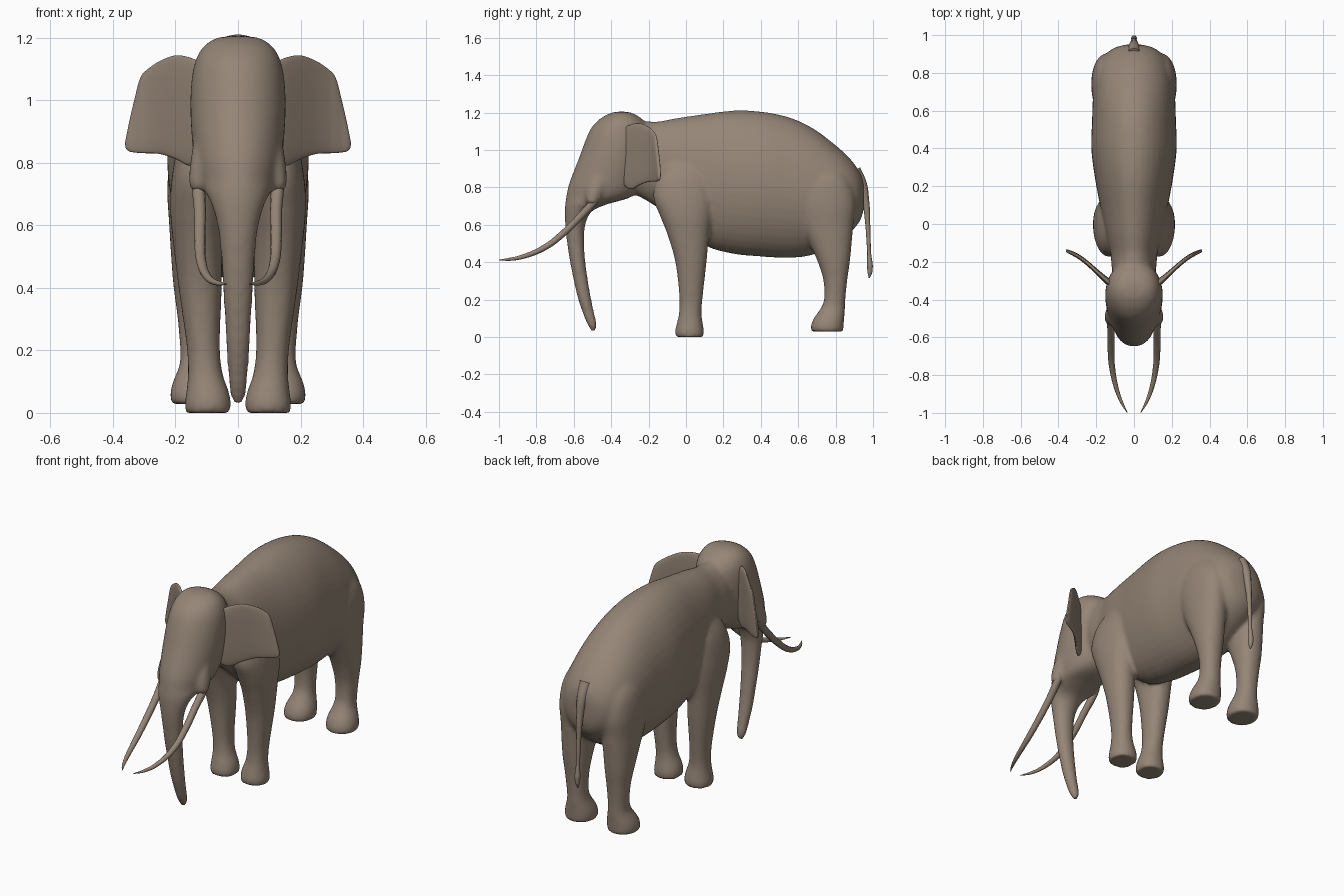
import bpy, bmesh, math

hide = bpy.data.materials.new("hide brown")
hide.diffuse_color = (0.30, 0.235, 0.182, 1)


def spline(rows, steps=5):
    """Catmull-Rom interpolation between rows of numbers."""
    out = []
    for i in range(len(rows) - 1):
        a, b, c, d = (rows[max(0, min(len(rows) - 1, i + k))] for k in (-1, 0, 1, 2))
        for s in range(steps):
            t = s / steps
            out.append([0.5 * (2 * q + (r - p) * t + (2 * p - 5 * q + 4 * r - w) * t * t
                               + (3 * q - p - 3 * r + w) * t ** 3)
                        for p, q, r, w in zip(a, b, c, d)])
    return out + [list(rows[-1])]


def loft(bm, axis, rows, power=1.0, side=1, n=40):
    """Closed skin through oval sections; row = (position, u low, u high, v low, v high)."""
    rings = []
    for t, u0, u1, v0, v1 in spline(rows):
        ring = []
        for k in range(n):
            a = 2 * math.pi * k / n
            cu, cv = (math.copysign(abs(f) ** power, f) for f in (math.cos(a), math.sin(a)))
            p = [(u0 + u1) / 2 + cu * (u1 - u0) / 2, (v0 + v1) / 2 + cv * (v1 - v0) / 2]
            p.insert(axis, t)
            ring.append(bm.verts.new((p[0] * side, p[1], p[2])))
        rings.append(ring)
    for r, s in zip(rings, rings[1:]):
        for k in range(n):
            j = (k + 1) % n
            bm.faces.new((r[k], r[j], s[j], s[k]))
    bm.faces.new(rings[0])
    bm.faces.new(rings[-1])


def finish(name, bm):
    bmesh.ops.recalc_face_normals(bm, faces=bm.faces)
    me = bpy.data.meshes.new(name)
    bm.to_mesh(me)
    bm.free()
    me.shade_smooth()
    me.materials.append(hide)
    ob = bpy.data.objects.new(name, me)
    bpy.context.collection.objects.link(ob)
    return ob


def tube(name, points, side=1):
    """Tapered tube; point = (x, y, z, radius)."""
    cu = bpy.data.curves.new(name, 'CURVE')
    cu.dimensions = '3D'
    cu.bevel_depth = 1
    cu.bevel_resolution = 4
    cu.use_fill_caps = True
    sp = cu.splines.new('BEZIER')
    sp.bezier_points.add(len(points) - 1)
    for bp, (x, y, z, r) in zip(sp.bezier_points, points):
        bp.co = (x * side, y, z)
        bp.radius = r
        bp.handle_left_type = bp.handle_right_type = 'AUTO'
    cu.materials.append(hide)
    bpy.context.collection.objects.link(bpy.data.objects.new(name, cu))


bm = bmesh.new()

# torso and neck, sections along y: (y, low z, high z, half width)
torso = [(-0.40, 0.82, 1.10, 0.08), (-0.25, 0.75, 1.15, 0.115), (-0.15, 0.69, 1.152, 0.125),
         (-0.05, 0.61, 1.17, 0.15), (0.10, 0.49, 1.192, 0.18), (0.25, 0.445, 1.21, 0.208),
         (0.40, 0.43, 1.205, 0.226), (0.55, 0.423, 1.175, 0.222), (0.68, 0.44, 1.115, 0.217),
         (0.80, 0.50, 1.025, 0.20), (0.88, 0.56, 0.95, 0.165), (0.93, 0.62, 0.88, 0.11),
         (0.95, 0.68, 0.83, 0.04)]
loft(bm, 1, [(y, -w, w, a, b) for y, a, b, w in torso])

# head running down into the trunk, sections along z: (z, half width, front y, back y)
head = [(0.03, 0.016, -0.507, -0.485), (0.06, 0.025, -0.523, -0.477), (0.10, 0.030, -0.542, -0.484),
        (0.22, 0.038, -0.582, -0.510), (0.40, 0.048, -0.620, -0.538), (0.52, 0.056, -0.638, -0.544),
        (0.60, 0.066, -0.646, -0.538), (0.67, 0.086, -0.648, -0.505), (0.71, 0.108, -0.646, -0.42),
        (0.75, 0.126, -0.64, -0.29), (0.82, 0.142, -0.625, -0.23), (0.95, 0.152, -0.575, -0.20),
        (1.05, 0.150, -0.538, -0.19), (1.12, 0.138, -0.505, -0.20), (1.17, 0.112, -0.455, -0.24),
        (1.198, 0.07, -0.40, -0.29), (1.205, 0.02, -0.36, -0.33)]
loft(bm, 2, [(z, -w, w, a, b) for z, w, a, b in head])

# legs and tusk sockets, sections along z: (z, inner x, outer x, front y, back y)
front_leg = [(0.0, 0.025, 0.168, -0.055, 0.093), (0.03, 0.022, 0.17, -0.058, 0.096),
             (0.07, 0.03, 0.165, -0.05, 0.09), (0.13, 0.05, 0.16, -0.037, 0.083),
             (0.22, 0.058, 0.165, -0.036, 0.09), (0.40, 0.052, 0.19, -0.057, 0.11),
             (0.55, 0.05, 0.208, -0.10, 0.124), (0.65, 0.04, 0.217, -0.14, 0.14),
             (0.75, 0.04, 0.212, -0.175, 0.15), (0.86, 0.05, 0.19, -0.15, 0.13),
             (0.96, 0.07, 0.14, -0.08, 0.07)]
hind_leg = [(0.028, 0.055, 0.213, 0.67, 0.84), (0.06, 0.05, 0.217, 0.668, 0.843),
            (0.10, 0.055, 0.208, 0.683, 0.846), (0.15, 0.07, 0.188, 0.718, 0.85),
            (0.20, 0.075, 0.185, 0.738, 0.852), (0.30, 0.07, 0.193, 0.735, 0.862),
            (0.40, 0.06, 0.206, 0.705, 0.876), (0.50, 0.05, 0.214, 0.66, 0.886),
            (0.60, 0.04, 0.22, 0.61, 0.895), (0.72, 0.04, 0.226, 0.57, 0.905),
            (0.84, 0.05, 0.212, 0.59, 0.87), (0.95, 0.06, 0.16, 0.62, 0.78)]
socket = [(0.71, 0.105, 0.152, -0.525, -0.475), (0.74, 0.098, 0.156, -0.535, -0.46),
          (0.80, 0.085, 0.153, -0.53, -0.43), (0.88, 0.08, 0.14, -0.50, -0.40)]
for side in (1, -1):
    loft(bm, 2, front_leg, 0.92, side)
    loft(bm, 2, hind_leg, 0.92, side)
    loft(bm, 2, socket, 1, side)

# fuse into one soft skin
body = finish("body_head_legs_and_trunk", bm)
remesh = body.modifiers.new("fuse", 'REMESH')
remesh.mode = 'VOXEL'
remesh.voxel_size = 0.011
remesh.use_smooth_shade = True
soften = body.modifiers.new("soften", 'SMOOTH')
soften.factor = 0.5
soften.iterations = 8

# ears, sections along x: (x, centre y, thickness, low z, high z)
ear = [(0.10, -0.335, 0.05, 0.82, 1.11), (0.15, -0.295, 0.042, 0.79, 1.135),
       (0.20, -0.25, 0.034, 0.812, 1.143), (0.25, -0.205, 0.03, 0.828, 1.125),
       (0.29, -0.175, 0.027, 0.83, 1.098), (0.313, -0.162, 0.025, 0.831, 1.07),
       (0.333, -0.152, 0.022, 0.833, 0.995), (0.348, -0.146, 0.02, 0.836, 0.93),
       (0.358, -0.142, 0.014, 0.845, 0.88), (0.361, -0.141, 0.004, 0.858, 0.866)]
# tusks and tail: (x, y, z, radius)
tusk = [(0.127, -0.47, 0.76, 0.021), (0.126, -0.50, 0.715, 0.021), (0.122, -0.56, 0.65, 0.019),
        (0.122, -0.65, 0.56, 0.018), (0.117, -0.75, 0.482, 0.016), (0.093, -0.87, 0.43, 0.012),
        (0.065, -0.945, 0.415, 0.008), (0.036, -0.998, 0.412, 0.002)]
for side, label in ((1, "left"), (-1, "right")):
    bm = bmesh.new()
    loft(bm, 0, [(x, y - t / 2, y + t / 2, a, b) for x, y, t, a, b in ear], 0.7, side)
    finish(label + "_ear", bm)
    tube(label + "_tusk", tusk, side)

tube("tail", [(0, 0.90, 0.89, 0.035), (0, 0.938, 0.82, 0.028), (0, 0.96, 0.73, 0.019),
              (0, 0.972, 0.60, 0.013), (0, 0.979, 0.45, 0.010), (0, 0.983, 0.38, 0.016),
              (0, 0.983, 0.345, 0.013), (0, 0.98, 0.315, 0.003)])
